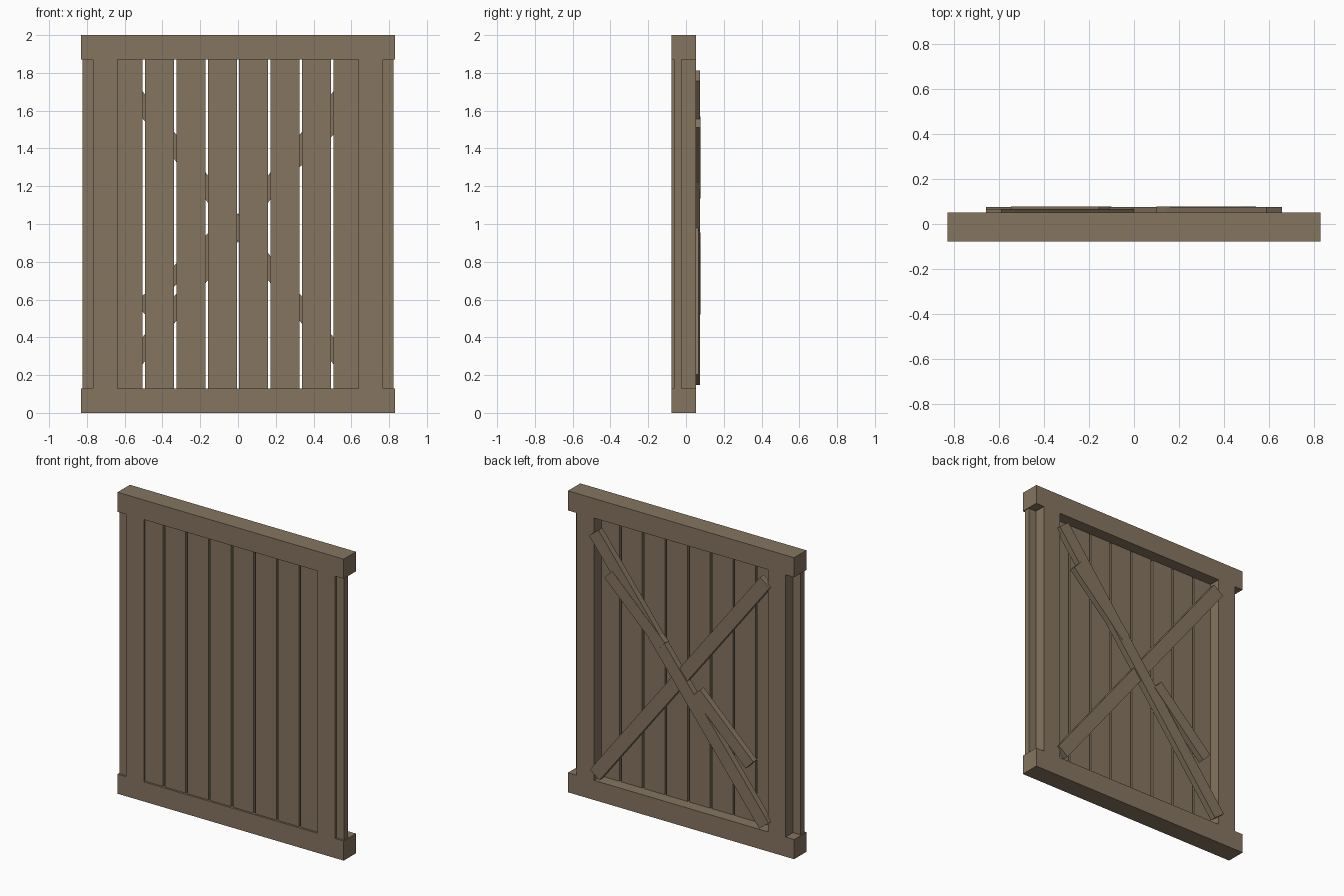
import bpy
import bmesh
import math
from mathutils import Matrix

if "Cube" in bpy.data.objects:
    bpy.data.objects.remove(bpy.data.objects["Cube"])

wood = bpy.data.materials.new("weathered_wood")
wood.diffuse_color = (0.235, 0.178, 0.117, 1.0)
wood.use_nodes = True
wood.node_tree.nodes["Principled BSDF"].inputs["Base Color"].default_value = wood.diffuse_color


def box(name, x, y, z, angle=0.0):
    """Box from (min, max) ranges, turned about its own centre around y."""
    bm = bmesh.new()
    bmesh.ops.create_cube(bm, size=1.0)
    size = [r[1] - r[0] for r in (x, y, z)]
    centre = [(r[0] + r[1]) / 2 for r in (x, y, z)]
    bmesh.ops.scale(bm, vec=size, verts=bm.verts)
    bmesh.ops.rotate(bm, matrix=Matrix.Rotation(angle, 3, 'Y'), verts=bm.verts)
    me = bpy.data.meshes.new(name)
    bm.to_mesh(me)
    bm.free()
    me.materials.append(wood)
    ob = bpy.data.objects.new(name, me)
    ob.location = centre
    bpy.context.collection.objects.link(ob)
    return ob


def brace(name, start, end, width, y):
    """Flat board laid between two (x, z) points."""
    dx, dz = end[0] - start[0], end[1] - start[1]
    length = math.hypot(dx, dz)
    cx, cz = (start[0] + end[0]) / 2, (start[1] + end[1]) / 2
    return box(name, (cx - length / 2, cx + length / 2), y,
               (cz - width / 2, cz + width / 2), -math.atan2(dz, dx))


FRAME_Y = (-0.077, 0.052)

# Top and bottom rails
box("bottom_rail", (-0.83, 0.83), FRAME_Y, (0.0, 0.13))
box("top_rail", (-0.83, 0.83), FRAME_Y, (1.87, 2.0))

# Upright stiles
for side, s in (("left", -1), ("right", 1)):
    box(side + "_stile", (s * 0.7025 - 0.065, s * 0.7025 + 0.065), FRAME_Y, (0.13, 1.87))

# Ten planks, the outermost showing beyond the stiles
pitch = 0.1662
for i in range(10):
    cx = (i - 4.5) * pitch
    box(f"plank_{i + 1}", (cx - 0.0765, cx + 0.0765), (-0.064, -0.025), (0.12, 1.88))

# Crossed braces on the back
brace("lower_cross_brace", (-0.625, 1.785), (0.625, 0.175), 0.088, (0.026, 0.066))
brace("upper_cross_brace", (-0.625, 0.175), (0.625, 1.785), 0.088, (0.035, 0.075))

# Two short boards beside the upper brace
brace("short_brace_low", (-0.52, 0.55), (-0.128, 0.925), 0.08, (0.037, 0.077))
brace("short_brace_high", (0.128, 1.165), (0.517, 1.539), 0.08, (0.037, 0.077))
